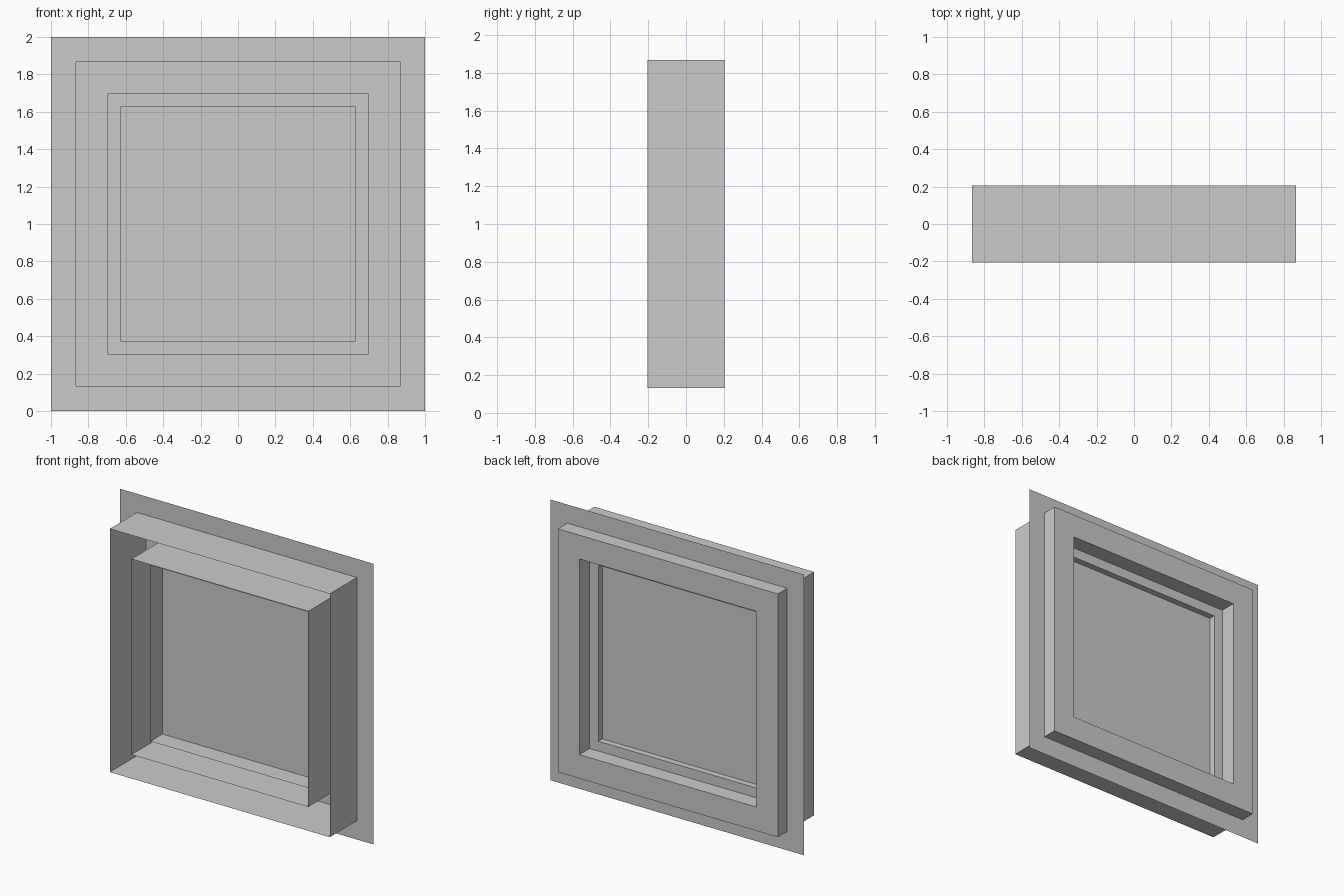
import bpy, bmesh

if "Cube" in bpy.data.objects:
    bpy.data.objects.remove(bpy.data.objects["Cube"])


def ring_surface(name, profile, closed_pane=False):
    """Bridge concentric squares given as (half size, y) into one surface."""
    bm = bmesh.new()
    loops = []
    for h, y in profile:
        loops.append([bm.verts.new((sx * h, y, 1 + sz * h))
                      for sx, sz in ((-1, -1), (1, -1), (1, 1), (-1, 1))])
    for a, b in zip(loops, loops[1:]):
        for i in range(4):
            j = (i + 1) % 4
            bm.faces.new((a[i], a[j], b[j], b[i]))
    if closed_pane:
        bm.faces.new(loops[-1])
    mesh = bpy.data.meshes.new(name)
    bm.to_mesh(mesh)
    bm.free()
    obj = bpy.data.objects.new(name, mesh)
    bpy.context.collection.objects.link(obj)
    return obj


OUTER, INNER, GLASS = 0.867, 0.697, 0.627
DEPTH = 0.205

# Thin wall sheet with the window opening cut out
ring_surface("wall_sheet", [(1.0, 0.10), (OUTER, 0.10)])

# Outer frame: outer sides, back face, inner sides; open at the front
ring_surface("window_frame", [(OUTER, -DEPTH), (OUTER, DEPTH),
                              (INNER, DEPTH), (INNER, -DEPTH)])

# Sash: back face and inner sides; open at the front
ring_surface("window_sash", [(INNER, 0.09), (GLASS, 0.09), (GLASS, -0.09)])

# Single pane
ring_surface("window_pane", [(GLASS, 0.045)], closed_pane=True)
